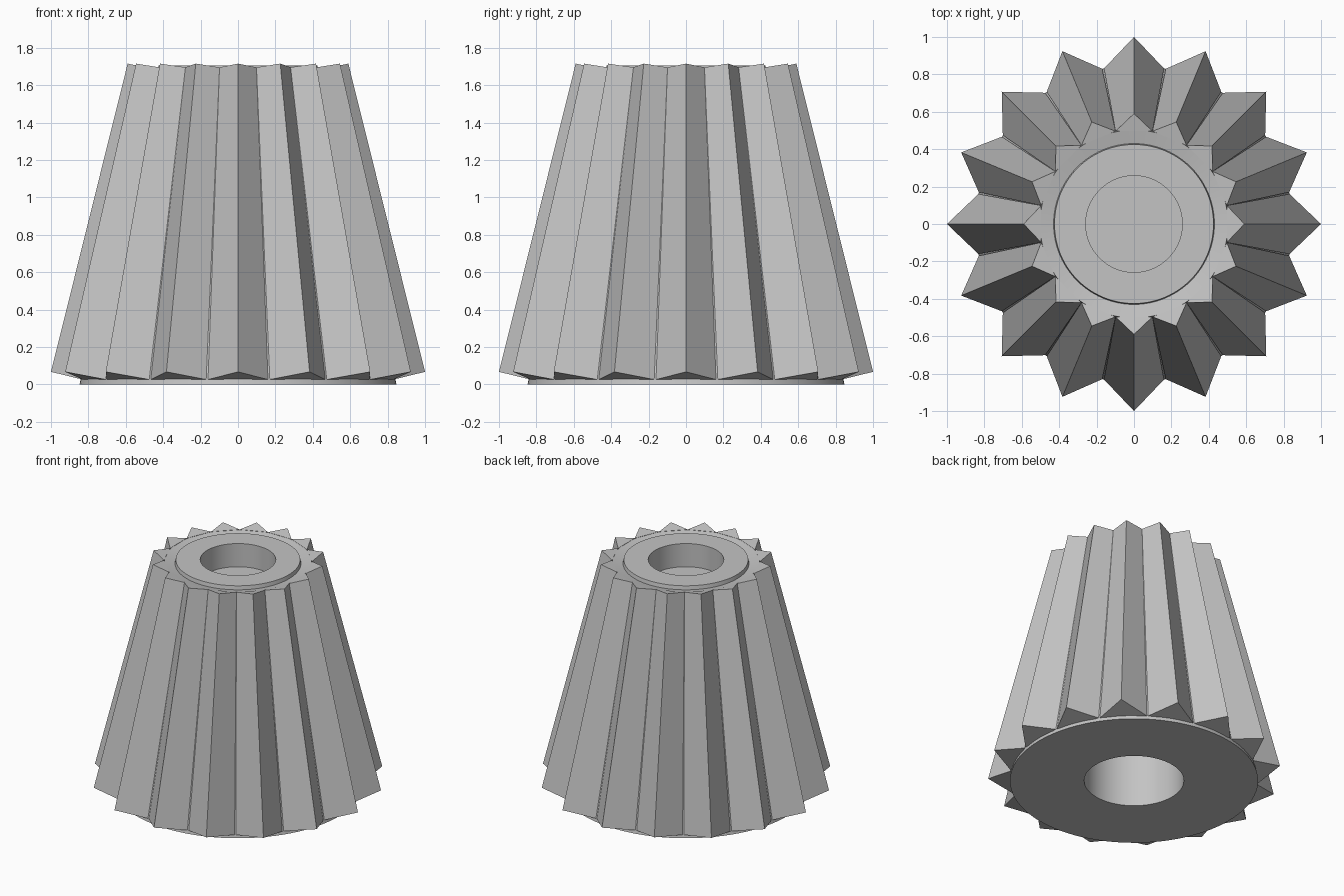
import bpy, bmesh, math
from mathutils import Matrix, Vector

cube = bpy.data.objects.get("Cube")
if cube:
    bpy.data.objects.remove(cube)

grey = bpy.data.materials.new("plain grey")
grey.use_nodes = True
colour = (0.55, 0.55, 0.55, 1)
grey.diffuse_color = colour
grey.node_tree.nodes["Principled BSDF"].inputs["Base Color"].default_value = colour


def add_object(name, bm):
    bmesh.ops.recalc_face_normals(bm, faces=bm.faces)
    mesh = bpy.data.meshes.new(name)
    bm.to_mesh(mesh)
    bm.free()
    mesh.materials.append(grey)
    obj = bpy.data.objects.new(name, mesh)
    bpy.context.collection.objects.link(obj)
    return obj


# Tapered core: deep bore below, raised collar and shallow socket on top
profile = [(0, 1.2), (0.34, 1.2), (0.34, 0), (0.847, 0), (0.502, 1.694),
           (0.43, 1.677), (0.425, 1.705), (0.258, 1.705), (0.258, 1.53), (0, 1.53)]
bm = bmesh.new()
points = [bm.verts.new((r, 0, z)) for r, z in profile]
edges = [bm.edges.new(pair) for pair in zip(points, points[1:])]
bmesh.ops.spin(bm, geom=points + edges, axis=(0, 0, 1), cent=(0, 0, 0),
               angle=math.tau, steps=96, use_duplicate=False)
bmesh.ops.remove_doubles(bm, verts=bm.verts, dist=0.0005)
core = add_object("tapered_core", bm)
bpy.context.view_layer.objects.active = core
core.select_set(True)
bpy.ops.object.shade_smooth_by_angle(angle=math.radians(30))

# Ring of tapering triangular teeth with narrow slits at the foot
TEETH = 16
step = math.tau / TEETH


def section(bm, turn, tip, root, half):
    corners = [(tip, 0), (root, half), (root, -half)]
    return [bm.verts.new(Matrix.Rotation(turn + a, 3, "Z") @ Vector((r, 0, z)))
            for (r, z), a in corners]


bm = bmesh.new()
for i in range(TEETH):
    low = section(bm, i * step, (1.0, 0.067), (0.847, 0.026), step * 0.485)
    high = section(bm, i * step, (0.59, 1.715), (0.506, 1.695), step * 0.5)
    bm.faces.new(low)
    bm.faces.new(high)
    for a in range(3):
        b = (a + 1) % 3
        bm.faces.new((low[a], low[b], high[b], high[a]))
add_object("teeth", bm)
